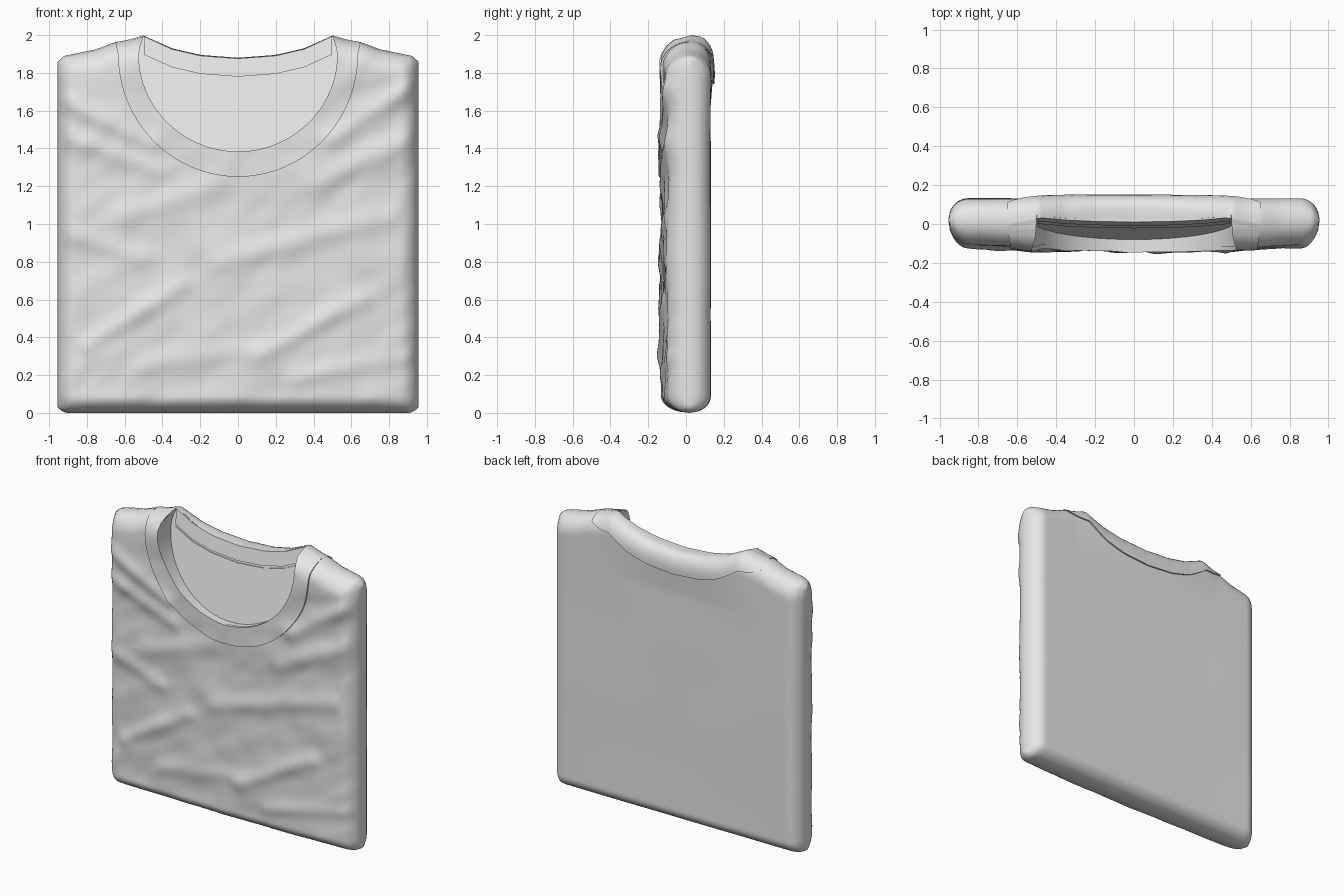
import bpy, bmesh, math
from mathutils import Vector, noise

if "Cube" in bpy.data.objects:
    bpy.data.objects.remove(bpy.data.objects["Cube"])

W = 0.955                      # half width of the folded shirt
NECK_Z = 1.9                   # height of the neckline centre
TOP = [(0, 1.88), (0.2, 1.895), (0.35, 1.93), (0.5, 1.998), (0.58, 1.975),
       (0.65, 1.963), (0.75, 1.925), (0.92, 1.89), (0.96, 1.855)]
# fabric folds: x1, z1, x2, z2, width, height
FOLDS = [(-0.8, 0.36, -0.3, 0.68, 0.05, 0.02), (0.1, 0.3, 0.65, 0.6, 0.05, 0.02),
         (-0.1, 0.8, 0.8, 1.03, 0.06, 0.018), (-0.9, 1.64, -0.45, 1.42, 0.05, 0.02),
         (-0.88, 1.45, -0.4, 1.28, 0.05, 0.018), (-0.6, 1.05, -0.1, 1.2, 0.06, 0.012),
         (0.5, 1.45, 0.9, 1.72, 0.05, 0.02), (0.4, 1.2, 0.9, 1.45, 0.06, 0.018),
         (-0.9, 0.95, -0.5, 0.82, 0.05, 0.014), (0.3, 0.18, 0.9, 0.3, 0.05, 0.012),
         (-0.5, 0.25, 0.1, 0.35, 0.06, 0.01)]

fabric = bpy.data.materials.new("light_grey_fabric")
fabric.diffuse_color = (0.8, 0.8, 0.8, 1)
fabric.use_nodes = True
fabric.node_tree.nodes["Principled BSDF"].inputs["Base Color"].default_value = fabric.diffuse_color


def ztop(x):
    x = abs(x)
    for (x0, z0), (x1, z1) in zip(TOP, TOP[1:]):
        if x <= x1:
            t = (x - x0) / (x1 - x0)
            return z0 + (z1 - z0) * t
    return TOP[-1][1]


def zbot(x):
    return 0.03 * max(0, (abs(x) - 0.9) / 0.055) ** 2


def rim(d, r):
    """Rounded edge: 0 on the outline, 1 once r inside it."""
    k = 1 - min(max(d / r, 0), 1)
    return math.sqrt(1 - k * k)


def neck(x, z):
    return max(0, 1 - (x / 0.6) ** 2) * min(max((z - 1.6) / 0.25, 0), 1)


def mid(x, z):
    return 0.02 + 0.055 * neck(x, z)


def edge(x, z):
    return rim(W - abs(x), 0.1) * rim(z - zbot(x), 0.09) * rim(ztop(x) - z, 0.12)


def wrinkle(x, z):
    h = 0.012 * noise.noise(Vector((x * 3 + z, z * 5 - x * 2, 3.7)))
    h += 0.006 * noise.noise(Vector((x * 7, z * 9 - x * 4, 8.1)))
    p = Vector((x, z))
    for x1, z1, x2, z2, w, a in FOLDS:
        p1, p2 = Vector((x1, z1)), Vector((x2, z2))
        d = p2 - p1
        t = min(max((p - p1).dot(d) / d.length_squared, 0), 1)
        h += a * math.exp(-((p - p1 - d * t).length / w) ** 2)
    return h


def front_y(x, z):
    m = mid(x, z)
    f = -0.095 - 0.033 * (1 - (x / W) ** 2) - wrinkle(x, z)
    return m + (f - m) * edge(x, z)


def back_y(x, z):
    m = mid(x, z)
    b = 0.13 + 0.018 * neck(x, z) + 0.004 * noise.noise(Vector((x * 2, z * 2, 1.3)))
    return m + (b - m) * edge(x, z)


def inside_y(x, z):
    """Sloping inner face seen through the neck opening."""
    return -0.08 + (z - 1.38) * 0.2


def make(name, bm):
    me = bpy.data.meshes.new(name)
    bm.to_mesh(me)
    bm.free()
    me.materials.append(fabric)
    ob = bpy.data.objects.new(name, me)
    bpy.context.collection.objects.link(ob)
    return ob


def smooth(ob, angle=45):
    bpy.ops.object.select_all(action='DESELECT')
    ob.select_set(True)
    bpy.context.view_layer.objects.active = ob
    bpy.ops.object.shade_smooth_by_angle(angle=math.radians(angle))


def add_grid(bm, rows):
    vs = [[bm.verts.new(p) for p in r] for r in rows]
    for a, b in zip(vs, vs[1:]):
        for i in range(len(a) - 1):
            bm.faces.new((a[i], a[i + 1], b[i + 1], b[i]))


def ease(u):
    return 0.3 * u + 0.7 * math.sin(u * math.pi / 2)


def band(name, inner, outer, surf, off):
    """Raised strip between two curves of (x, z), lying on a surface."""
    steps = [(0, -1)] + [(w, 1) for w in (0, 0.06, 0.15, 0.3, 0.5, 0.75, 1)] + [(1, -1)]
    rows = []
    for w, side in steps:
        row = []
        for (xa, za), (xb, zb) in zip(inner, outer):
            x = xa + (xb - xa) * w
            z = min(za + (zb - za) * w, ztop(x))
            row.append((x, surf(x, z) + side * off, z))
        rows.append(row)
    bm = bmesh.new()
    add_grid(bm, rows)
    bm.normal_update()
    if sum(f.normal.y * f.calc_area() for f in bm.faces) * off < 0:
        bmesh.ops.reverse_faces(bm, faces=bm.faces[:])
    ob = make(name, bm)
    smooth(ob)
    return ob


def u_curve(a, b, ends, n=64):
    """U-shaped neckline with its ends running up over the shoulders."""
    arc = [(-a * math.cos(math.pi * i / n), NECK_Z - b * math.sin(math.pi * i / n))
           for i in range(n + 1)]
    return ends + arc + [(-x, z) for x, z in reversed(ends)]


# folded body: front and back sheets joined along a rounded rim
N = 84
us = [ease(-1 + 2 * i / N) for i in range(N + 1)]
bm = bmesh.new()
for surf in (front_y, back_y):
    rows = []
    for v in us:
        row = []
        for u in us:
            x = u * W
            z = zbot(x) + (ztop(x) - zbot(x)) * (v + 1) / 2
            row.append((x, surf(x, z), z))
        rows.append(row)
    add_grid(bm, rows)
bmesh.ops.remove_doubles(bm, verts=bm.verts[:], dist=0.0004)
bmesh.ops.recalc_face_normals(bm, faces=bm.faces[:])
body = make("shirt_body", bm)

# neck opening cut down to the inner face
outline = u_curve(0.53, 0.52, [(-0.5, 2.15), (-0.5, 2.0), (-0.52, 1.95)])
bm = bmesh.new()
fr = [bm.verts.new((x, -0.5, z)) for x, z in outline]
bk = [bm.verts.new((x, inside_y(x, z), z)) for x, z in outline]
bm.faces.new(fr)
bm.faces.new(bk[::-1])
for i in range(len(fr)):
    j = (i + 1) % len(fr)
    bm.faces.new((fr[j], fr[i], bk[i], bk[j]))
bmesh.ops.recalc_face_normals(bm, faces=bm.faces[:])
cutter = make("neck_cutter", bm)
cutter.hide_render = True
mod = body.modifiers.new("neck_opening", 'BOOLEAN')
mod.operation = 'DIFFERENCE'
mod.solver = 'EXACT'
mod.object = cutter
bpy.context.view_layer.objects.active = body
bpy.ops.object.modifier_apply(modifier=mod.name)
bpy.data.objects.remove(cutter)
smooth(body)

# front collar
band("front_collar",
     u_curve(0.526, 0.516, [(-0.5, 1.998), (-0.507, 1.975), (-0.517, 1.945)]),
     u_curve(0.635, 0.65, [(-0.645, 1.963), (-0.645, 1.945), (-0.64, 1.92)]),
     front_y, -0.012)

# back collar roll, then the neckband and tape on the inside
xs = [-0.65 + 1.3 * i / 60 for i in range(61)]
band("back_collar", [(x, ztop(x)) for x in xs],
     [(x, ztop(x) - 0.14 + 0.1 * (x / 0.65) ** 4) for x in xs], back_y, 0.01)
xs = [-0.495 + 0.99 * i / 48 for i in range(49)]
band("inner_neckband", [(x, ztop(x) - 0.004) for x in xs],
     [(x, ztop(x) - 0.1) for x in xs], inside_y, -0.009)
band("inner_neck_tape", [(x, ztop(x) - 0.115) for x in xs],
     [(x, ztop(x) - 0.18) for x in xs], inside_y, -0.006)
